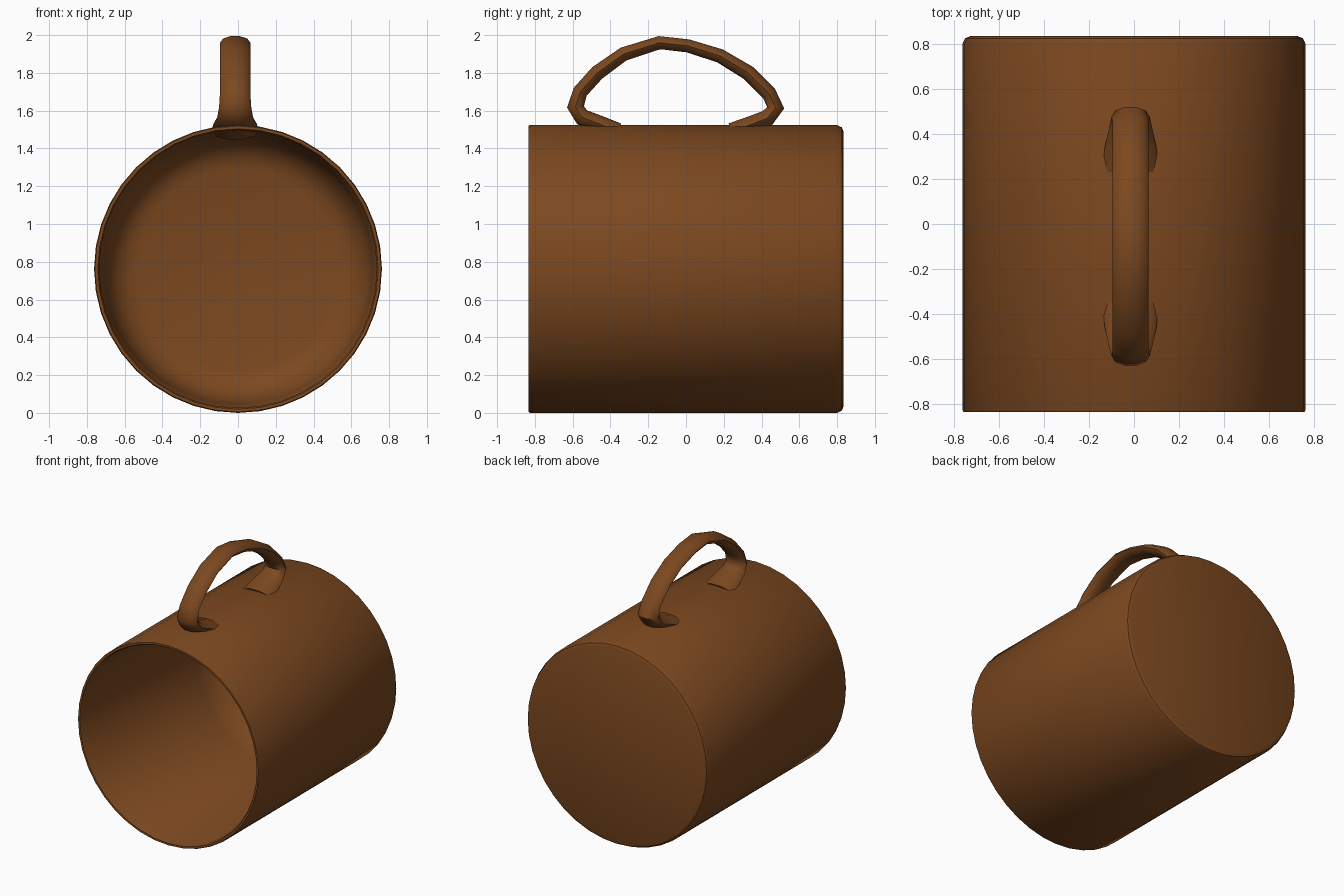
import bpy, bmesh, math
from mathutils import Vector

if "Cube" in bpy.data.objects:
    bpy.data.objects.remove(bpy.data.objects["Cube"])

wood = bpy.data.materials.new("brown_wood")
wood.diffuse_color = (0.20, 0.065, 0.014, 1)
wood.use_nodes = True
wood.node_tree.nodes["Principled BSDF"].inputs["Base Color"].default_value = wood.diffuse_color


def finish(name, bm, angle):
    bmesh.ops.recalc_face_normals(bm, faces=bm.faces)
    mesh = bpy.data.meshes.new(name)
    bm.to_mesh(mesh)
    bm.free()
    mesh.materials.append(wood)
    ob = bpy.data.objects.new(name, mesh)
    bpy.context.collection.objects.link(ob)
    bpy.ops.object.select_all(action='DESELECT')
    ob.select_set(True)
    bpy.context.view_layer.objects.active = ob
    bpy.ops.object.shade_smooth_by_angle(angle=math.radians(angle))
    return ob


def skin(bm, rings):
    # bridge consecutive rings of points and cap both ends
    loops = [[bm.verts.new(p) for p in ring] for ring in rings]
    n = len(loops[0])
    for a, b in zip(loops, loops[1:]):
        for i in range(n):
            j = (i + 1) % n
            bm.faces.new((a[i], a[j], b[j], b[i]))
    bm.faces.new(loops[0])
    bm.faces.new(loops[-1])


# cup lying on its side: (radius, y) from the outer base, over the rim, to the inner floor
SIDES, RADIUS = 40, 0.762
profile = [(0.725, 0.835), (0.75, 0.825), (RADIUS, 0.80),
           (RADIUS, -0.825), (0.757, -0.835), (0.742, -0.835), (0.735, -0.825),
           (0.715, 0.52), (0.69, 0.61), (0.645, 0.68), (0.59, 0.715), (0.53, 0.73)]
bm = bmesh.new()
skin(bm, [[(r * math.cos(math.tau * i / SIDES), y, RADIUS + r * math.sin(math.tau * i / SIDES))
           for i in range(SIDES)] for r, y in profile])
finish("cup_body", bm, 40)

# handle: (y, z, half width, half thickness) along the centre line, flared feet sunk into the cup
path = [(-0.36, 1.49, 0.125, 0.045), (-0.46, 1.53, 0.115, 0.045), (-0.55, 1.565, 0.095, 0.045),
        (-0.585, 1.62, 0.085, 0.045), (-0.56, 1.70, 0.08, 0.04), (-0.47, 1.80, 0.08, 0.04),
        (-0.33, 1.90, 0.08, 0.037), (-0.14, 1.96, 0.08, 0.035), (0.01, 1.943, 0.08, 0.035),
        (0.18, 1.89, 0.08, 0.037), (0.33, 1.80, 0.08, 0.04), (0.44, 1.69, 0.08, 0.04),
        (0.475, 1.615, 0.085, 0.045), (0.43, 1.56, 0.095, 0.045), (0.34, 1.525, 0.115, 0.045),
        (0.24, 1.49, 0.125, 0.045)]
rings = []
for k, (y, z, w, t) in enumerate(path):
    a, b = path[max(k - 1, 0)], path[min(k + 1, len(path) - 1)]
    tangent = Vector((0, b[0] - a[0], b[1] - a[1])).normalized()
    normal = Vector((0, -tangent.z, tangent.y))
    ring = []
    for i in range(10):
        ang = math.tau * i / 10
        ring.append(Vector((-0.015 + w * math.cos(ang), y, z)) + normal * t * math.sin(ang) * 1.05)
    rings.append(ring)
bm = bmesh.new()
skin(bm, rings)
finish("handle", bm, 50)
